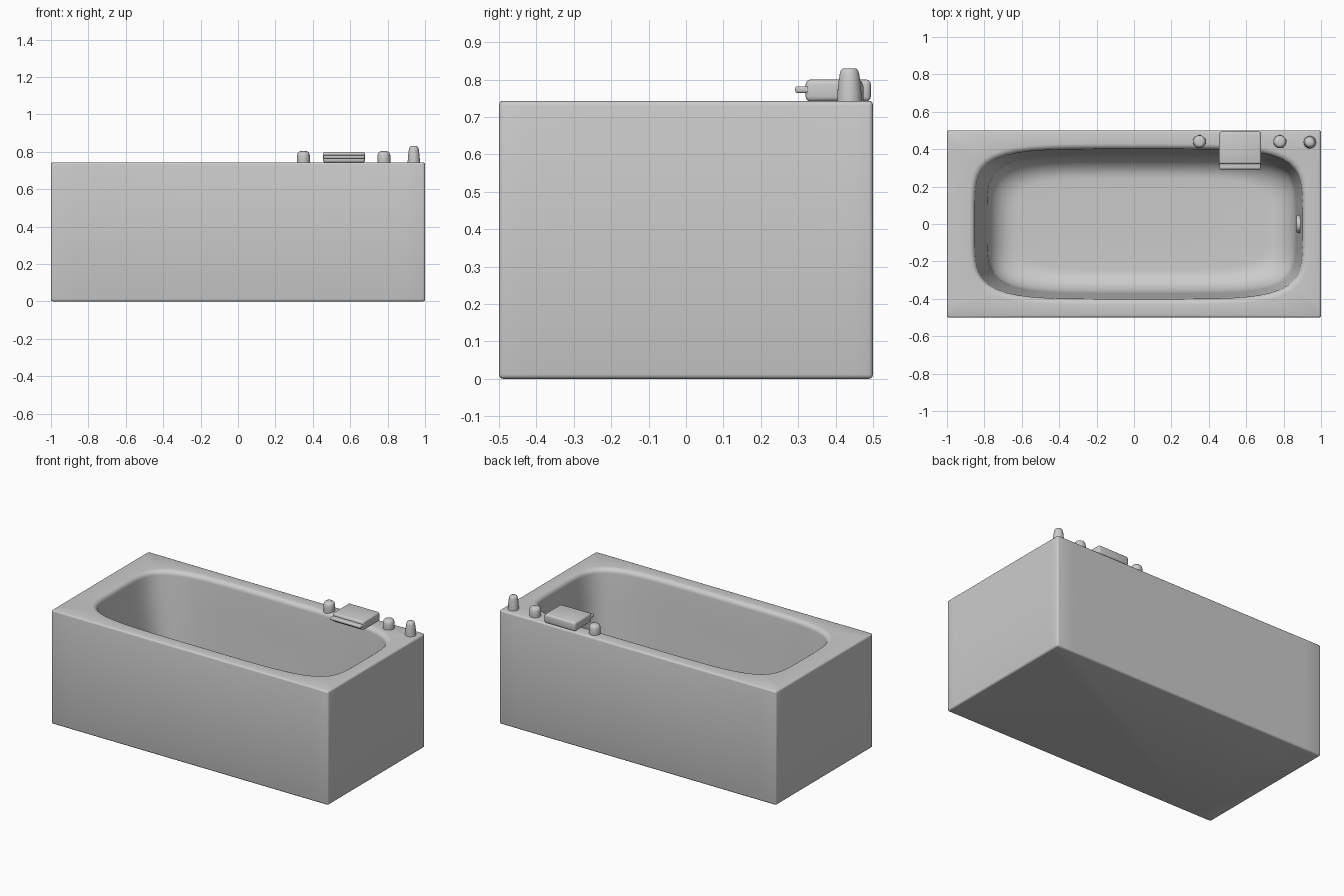
import bpy, bmesh, math

if "Cube" in bpy.data.objects:
    bpy.data.objects.remove(bpy.data.objects["Cube"])

N = 96  # points per tub ring


def finish(name, bm, bevel=0, angle=40, segs=3):
    bmesh.ops.recalc_face_normals(bm, faces=bm.faces)
    me = bpy.data.meshes.new(name)
    bm.to_mesh(me)
    bm.free()
    ob = bpy.data.objects.new(name, me)
    bpy.context.collection.objects.link(ob)
    bpy.ops.object.select_all(action='DESELECT')
    bpy.context.view_layer.objects.active = ob
    ob.select_set(True)
    if bevel:
        m = ob.modifiers.new("bevel", 'BEVEL')
        m.width, m.segments = bevel, segs
        m.limit_method, m.angle_limit = 'ANGLE', math.radians(60)
        bpy.ops.object.modifier_apply(modifier=m.name)
    bpy.ops.object.shade_smooth_by_angle(angle=math.radians(angle))
    return ob


def ring(bm, z, x0, x1, hy, n, count=N):
    """Superellipse ring; n=0 gives an exact rectangle."""
    vs = []
    for i in range(count):
        s = 2 * math.pi * i / count
        u, v = math.cos(s), math.sin(s)
        r = 1 / ((abs(u)**n + abs(v)**n)**(1 / n) if n else max(abs(u), abs(v)))
        vs.append(bm.verts.new(((x0 + x1) / 2 + (x1 - x0) / 2 * u * r, hy * v * r, z)))
    return vs


def loft(rings, bm):
    for a, b in zip(rings, rings[1:]):
        k = len(a)
        for i in range(k):
            bm.faces.new((a[i], a[(i + 1) % k], b[(i + 1) % k], b[i]))
    bm.faces.new(rings[0])
    bm.faces.new(rings[-1])


# tub: outer shell, rolled rim, then basin
bm = bmesh.new()
rows = [(0, -1, 1, .5, 0), (.743, -1, 1, .5, 0)]
R = .03
for k in range(7):  # rolled inner rim
    a = math.pi / 2 * k / 6
    d = R * (1 - math.sin(a))
    rows.append((.743 - R * (1 - math.cos(a)), -.85 - d, .9 + d, .4 + d, 5))
rows.append((.55, -.825, .885, .39, 5))
# basin wall curving into the floor
F, C = .14, .16
for k in range(11):
    a = math.pi / 2 * k / 10
    d = C * (1 - math.cos(a))
    rows.append((F + C * (1 - math.sin(a)), -.785 + d, .865 - d, .37 - d * .8, 5))
rows.append((F, -.35, .45, .12, 4))
loft([ring(bm, *r) for r in rows], bm)
finish("tub", bm, .012, 40)


def lathe(name, x, y, profile):
    bm = bmesh.new()
    rs = []
    for r, z in profile:
        rs.append([bm.verts.new((x + r * math.cos(2 * math.pi * i / 32),
                                 y + r * math.sin(2 * math.pi * i / 32), z)) for i in range(32)])
    loft(rs, bm)
    return finish(name, bm)


def box(name, x0, x1, y0, y1, z0, z1, bevel):
    bm = bmesh.new()
    bmesh.ops.create_cube(bm, size=1)
    for v in bm.verts:
        v.co = ((x0 + x1) / 2 + v.co.x * (x1 - x0), (y0 + y1) / 2 + v.co.y * (y1 - y0),
                (z0 + z1) / 2 + v.co.z * (z1 - z0))
    return finish(name, bm, bevel)


# tap knobs
for name, x in (("left_knob", .35), ("right_knob", .78)):
    lathe(name, x, .44, [(.034, .735), (.035, .76), (.034, .782), (.030, .794), (.023, .801), (.015, .803)])

# hand shower
lathe("hand_shower", .94, .437, [(.033, .735), (.032, .765), (.029, .795), (.026, .815), (.023, .825), (.017, .830)])

# waterfall spout and its lip
box("spout", .455, .68, .32, .494, .742, .80, .012)
box("spout_lip", .457, .678, .292, .335, .764, .782, .006)

# overflow disc on the end wall
bm = bmesh.new()
bmesh.ops.create_cone(bm, cap_ends=True, segments=32, radius1=.05, radius2=.045, depth=.02)
for v in bm.verts:
    v.co = (.88 - v.co.z, v.co.y, .55 + v.co.x)
finish("overflow_cover", bm)
